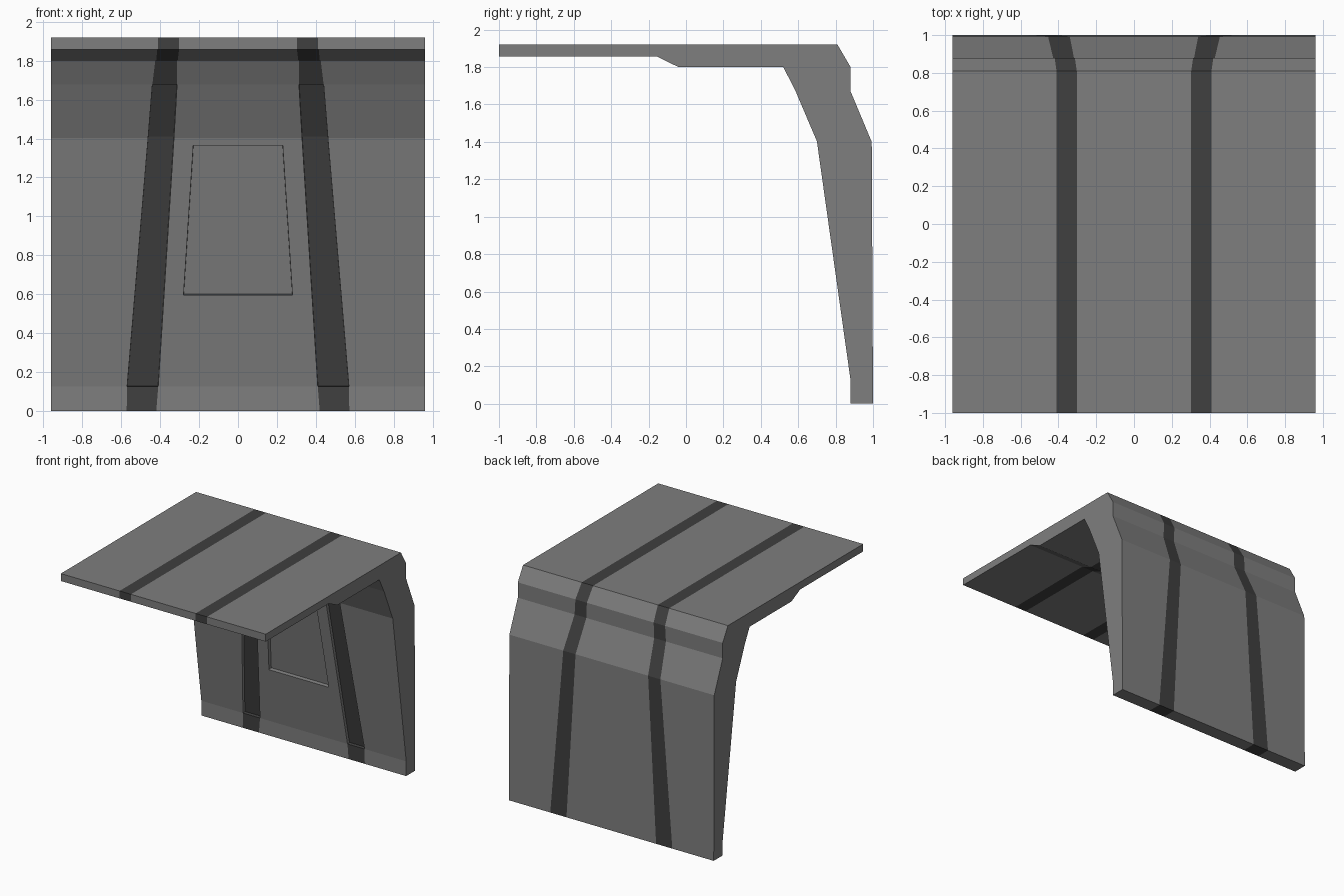
import bpy, bmesh

if "Cube" in bpy.data.objects:
    bpy.data.objects.remove(bpy.data.objects["Cube"])

W = 0.96  # half width
# Section outline: (y, z, inner x of band, outer x of band)
PROFILE = [
    (-1.0, 1.92, .303, .41), (0.81, 1.92, .303, .41),
    (0.88, 1.80, .313, .42), (0.88, 1.67, .318, .428),
    (0.993, 1.40, .34, .455), (1.0, 0, .42, .572),
    (0.88, 0, .42, .572), (0.88, 0.125, .41, .57),
    (0.70, 1.403, .329, .462), (0.583, 1.678, .313, .44),
    (0.52, 1.80, .313, .425), (-0.04, 1.80, .31, .42),
    (-0.157, 1.857, .303, .415), (-1.0, 1.857, .303, .41),
]


def material(name, v):
    m = bpy.data.materials.new(name)
    m.diffuse_color = (v, v, v, 1)
    m.use_nodes = True
    m.node_tree.nodes["Principled BSDF"].inputs["Base Color"].default_value = m.diffuse_color
    return m


bm = bmesh.new()

# Wall and ceiling shell: six columns of the outline, joined side to side
rows = [[bm.verts.new((x, y, z)) for x in (-W, -b, -a, a, b, W)]
        for y, z, a, b in PROFILE]
n = len(rows)
faces = {}
for i in range(n):
    p, q = rows[i], rows[(i + 1) % n]
    for c in range(5):
        f = bm.faces.new((p[c], p[c + 1], q[c + 1], q[c]))
        f.material_index = 1 if c in (1, 3) else 0
        faces[i, c] = f
for c in (0, 5):
    bm.faces.new([r[c] for r in rows])
bmesh.ops.recalc_face_normals(bm, faces=bm.faces)

# Recessed grooves along the dark bands: grey side walls, dark end ledges
for c in (1, 3):
    ring = bmesh.ops.inset_region(bm, faces=[faces[7, c], faces[8, c]],
                                  thickness=0.001, depth=-0.025,
                                  use_even_offset=True)
    for f in ring['faces']:
        f.normal_update()
        f.material_index = 1 if abs(f.normal.x) < 0.5 else 0

# Recessed trapezoid panel in the middle of the inner wall
panel = faces[7, 2]
bmesh.ops.inset_region(bm, faces=[panel], thickness=0.05)
zm = sum(v.co.z for v in panel.verts) / 4
for v in panel.verts:
    top = v.co.z > zm
    z = 1.365 if top else 0.595
    x = 0.23 if top else 0.28
    y = 0.88 - 0.18 * (z - 0.125) / 1.278
    v.co = (x if v.co.x > 0 else -x, y, z)
panel.normal_update()
bmesh.ops.inset_region(bm, faces=[panel], thickness=0.002, depth=-0.03)

me = bpy.data.meshes.new("wall_and_ceiling")
bm.to_mesh(me)
bm.free()
me.materials.append(material("wall_grey", 0.21))
me.materials.append(material("band_dark", 0.05))
bpy.context.collection.objects.link(bpy.data.objects.new("wall_and_ceiling", me))
